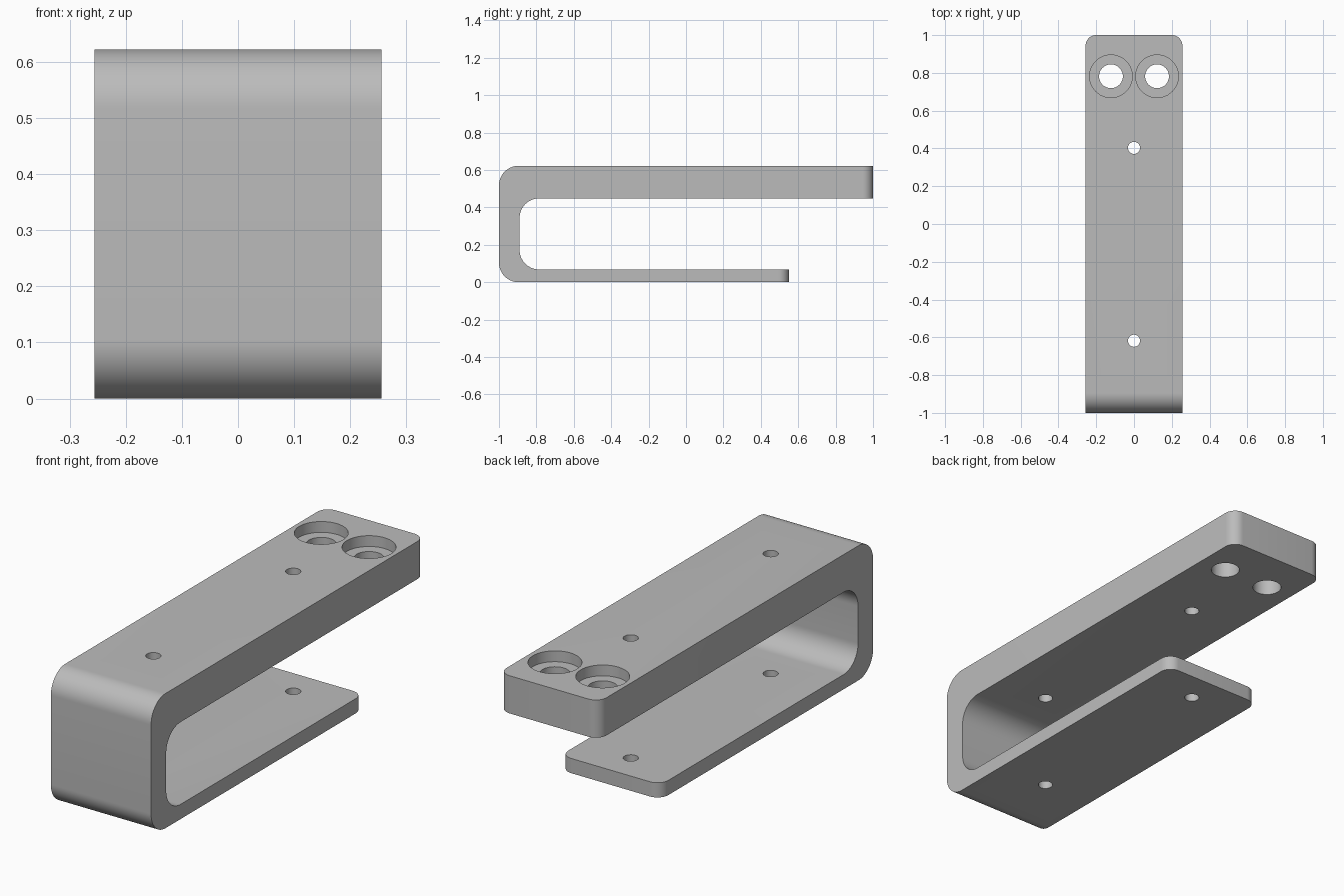
import bpy, bmesh
from math import sin, cos, pi, radians

if "Cube" in bpy.data.objects:
    bpy.data.objects.remove(bpy.data.objects["Cube"], do_unlink=True)

HALF_WIDTH = 0.256
HEIGHT = 0.622
LOWER_TOP, UPPER_BOTTOM = 0.068, 0.448
INNER_FRONT = -0.89
LOWER_END = 0.55
BEND, CORNER = 0.105, 0.055

# Material
grey = bpy.data.materials.new("plain grey")
grey.use_nodes = True
colour = (0.5, 0.5, 0.5, 1)
grey.diffuse_color = colour
grey.node_tree.nodes["Principled BSDF"].inputs["Base Color"].default_value = colour


def arc(y, z, start, end, steps=16):
    """Points of a bend in the side profile, angles in quarter turns."""
    turns = [(start + (end - start) * i / steps) * pi / 2 for i in range(steps + 1)]
    return [(y + BEND * cos(t), z + BEND * sin(t)) for t in turns]


# Side profile of the bracket: outer bends, then inner bends
outer_y, inner_y = -1 + BEND, INNER_FRONT + BEND
profile = [(1, UPPER_BOTTOM), (1, HEIGHT)]
profile += arc(outer_y, HEIGHT - BEND, 1, 2)
profile += arc(outer_y, BEND, 2, 3)
profile += [(LOWER_END, 0), (LOWER_END, LOWER_TOP)]
profile += arc(inner_y, LOWER_TOP + BEND, 3, 2)
profile += arc(inner_y, UPPER_BOTTOM - BEND, 2, 1)

# Extrude the profile across the width
bm = bmesh.new()
side = bm.faces.new([bm.verts.new((-HALF_WIDTH, y, z)) for y, z in profile])
swept = bmesh.ops.extrude_face_region(bm, geom=[side])
bmesh.ops.translate(bm, vec=(2 * HALF_WIDTH, 0, 0),
                    verts=[v for v in swept["geom"] if isinstance(v, bmesh.types.BMVert)])

# Round the upright corners at the two free ends
corners = [e for e in bm.edges
           if abs(e.verts[0].co.z - e.verts[1].co.z) > 0.05
           and all(v.co.y > LOWER_END - 0.01 for v in e.verts)]
bmesh.ops.bevel(bm, geom=corners, offset=CORNER, segments=10, profile=0.5, affect='EDGES')
bmesh.ops.recalc_face_normals(bm, faces=bm.faces)
mesh = bpy.data.meshes.new("bracket")
bm.to_mesh(mesh)
bm.free()
mesh.materials.append(grey)
bracket = bpy.data.objects.new("bracket", mesh)
bpy.context.collection.objects.link(bracket)


def drill(x, y, radius, bottom, top):
    """Cut an upright round hole in the bracket."""
    bpy.ops.mesh.primitive_cylinder_add(vertices=48, radius=radius, depth=top - bottom,
                                        location=(x, y, (top + bottom) / 2))
    cutter = bpy.context.object
    cutter.name = "hole_cutter"
    cutter.hide_render = True
    cutter.data.materials.append(grey)
    cut = bracket.modifiers.new("hole", 'BOOLEAN')
    cut.operation, cut.solver, cut.object = 'DIFFERENCE', 'EXACT', cutter
    bpy.context.view_layer.objects.active = bracket
    bpy.ops.object.modifier_apply(modifier=cut.name)
    bpy.data.objects.remove(cutter, do_unlink=True)


# Small holes through both arms
for y in (0.403, -0.618):
    drill(0, y, 0.032, -0.1, HEIGHT + 0.1)

# Pair of counterbored holes at the end of the upper arm
for x in (-0.122, 0.122):
    drill(x, 0.782, 0.113, HEIGHT - 0.05, HEIGHT + 0.1)
    drill(x, 0.782, 0.063, UPPER_BOTTOM - 0.1, HEIGHT + 0.1)

# Smooth bends and holes, crisp edges
bpy.ops.object.select_all(action='DESELECT')
bracket.select_set(True)
bpy.context.view_layer.objects.active = bracket
bpy.ops.object.shade_smooth_by_angle(angle=radians(30))
